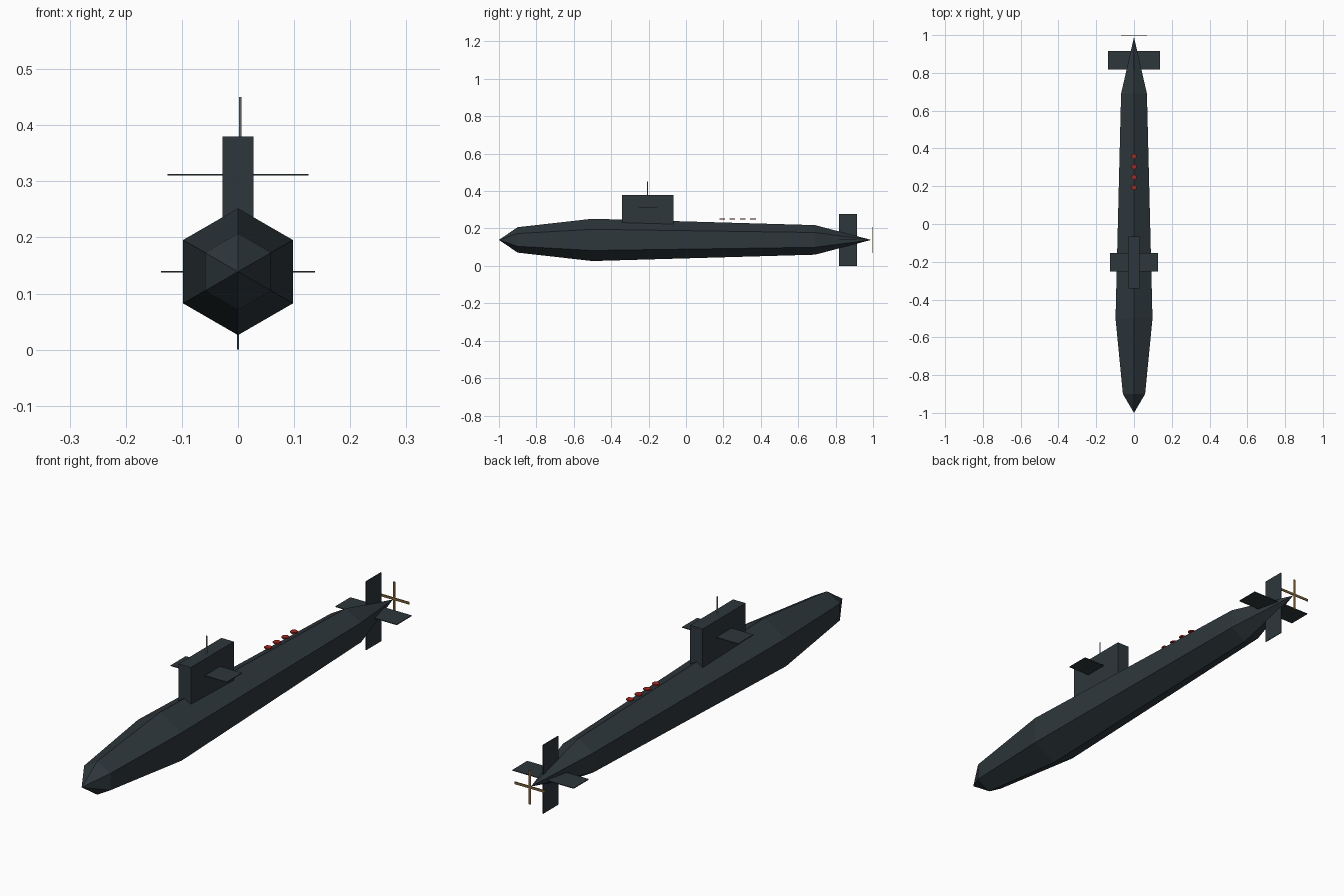
import bpy, bmesh, math
from mathutils import Matrix

cube = bpy.data.objects.get("Cube")
if cube:
    bpy.data.objects.remove(cube, do_unlink=True)

AXIS_Z = 0.139  # height of the hull centreline


def material(name, rgb):
    m = bpy.data.materials.new(name)
    m.use_nodes = True
    m.diffuse_color = (*rgb, 1)
    bsdf = next(n for n in m.node_tree.nodes if n.type == 'BSDF_PRINCIPLED')
    bsdf.inputs["Base Color"].default_value = (*rgb, 1)
    return m


slate = material("dark_slate", (0.027, 0.038, 0.045))
red = material("hatch_red", (0.36, 0.022, 0.016))
brass = material("brass", (0.21, 0.12, 0.04))
grey = material("mast_grey", (0.3, 0.32, 0.34))


def finish(name, bm, mat):
    bmesh.ops.recalc_face_normals(bm, faces=bm.faces[:])
    mesh = bpy.data.meshes.new(name)
    bm.to_mesh(mesh)
    bm.free()
    mesh.materials.append(mat)
    obj = bpy.data.objects.new(name, mesh)
    bpy.context.collection.objects.link(obj)
    return obj


def box(name, centre, size, mat):
    bm = bmesh.new()
    bmesh.ops.create_cube(bm, size=1, matrix=Matrix.Translation(centre) @ Matrix.Diagonal((*size, 1)))
    return finish(name, bm, mat)


def disc(name, centre, radius, depth, sides, mat):
    bm = bmesh.new()
    bmesh.ops.create_cone(bm, cap_ends=True, segments=sides, radius1=radius, radius2=radius,
                          depth=depth, matrix=Matrix.Translation(centre))
    return finish(name, bm, mat)


# Hull: hexagonal rings between a nose point and a tail point
bm = bmesh.new()
rings = []
for y, r in ((-0.9, 0.068), (-0.5, 0.113), (0.69, 0.079)):
    angles = [math.radians(90 + 60 * k) for k in range(6)]
    rings.append([bm.verts.new((r * math.cos(a), y, AXIS_Z + r * math.sin(a))) for a in angles])
nose = bm.verts.new((0, -1, AXIS_Z))
tail = bm.verts.new((0, 0.99, AXIS_Z))
for k in range(6):
    n = (k + 1) % 6
    bm.faces.new((nose, rings[0][k], rings[0][n]))
    bm.faces.new((tail, rings[-1][n], rings[-1][k]))
    for a, b in zip(rings, rings[1:]):
        bm.faces.new((a[k], b[k], b[n], a[n]))
finish("hull", bm, slate)

# Sail with its diving planes and mast
box("sail", (0, -0.204, 0.29), (0.056, 0.275, 0.18), slate)
box("sail_planes", (0, -0.203, 0.312), (0.252, 0.097, 0.003), slate)
disc("mast", (0.004, -0.206, 0.41), 0.0025, 0.08, 6, grey)

# Row of deck hatches
for i in range(4):
    disc(f"deck_hatch_{i + 1}", (0, 0.193 + 0.055 * i, 0.25), 0.015, 0.005, 6, red)

# Tail fins
box("rudder", (0, 0.867, AXIS_Z), (0.003, 0.096, 0.278), slate)
box("stern_planes", (0, 0.867, AXIS_Z), (0.275, 0.096, 0.003), slate)

# Propeller: two crossed flat blades
box("propeller_blade_upright", (0, 0.9985, AXIS_Z), (0.01, 0.003, 0.138), brass)
box("propeller_blade_level", (0, 0.9985, AXIS_Z), (0.138, 0.003, 0.01), brass)
